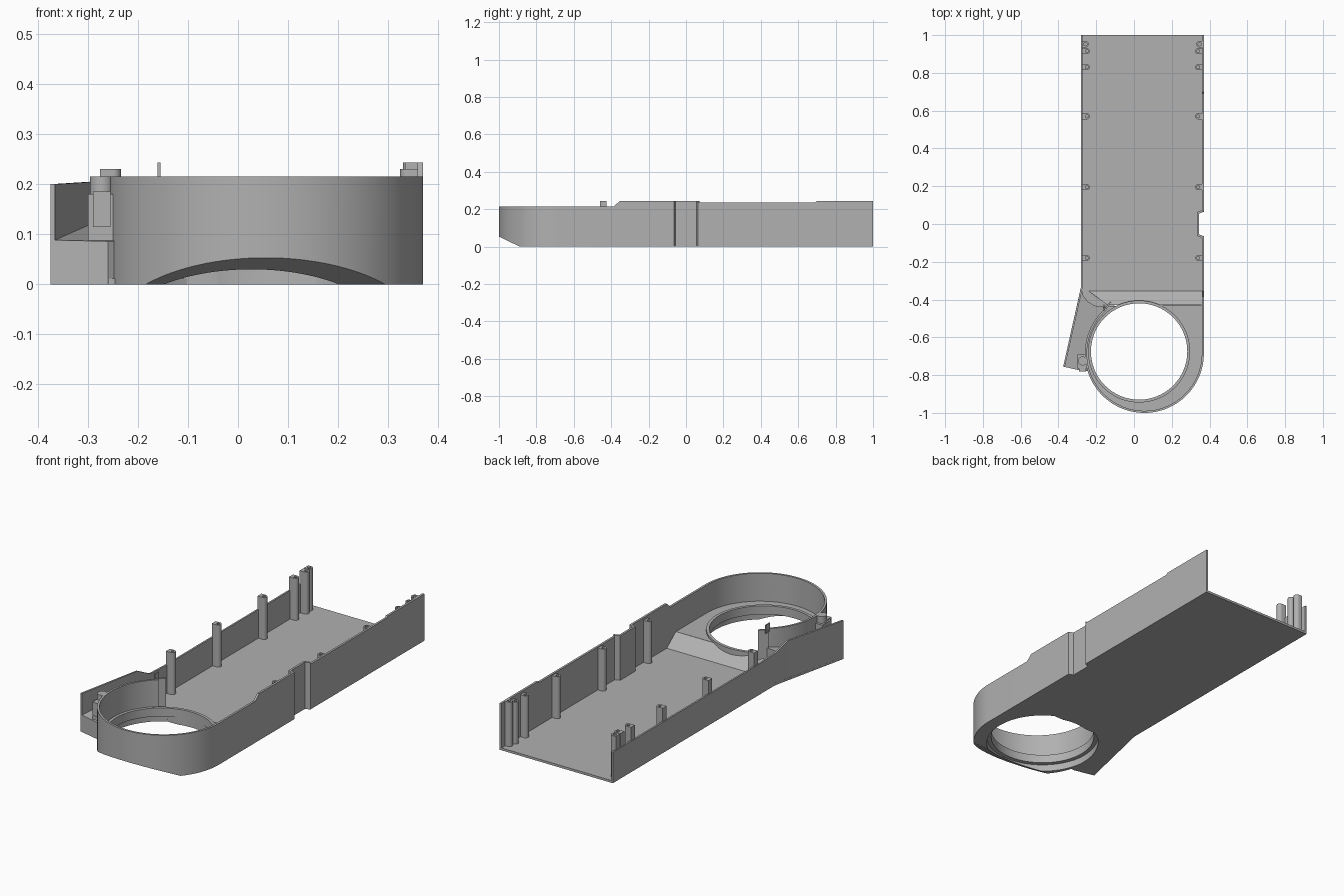
import bpy, bmesh
from math import sin, cos, radians
from mathutils import Vector, Matrix

old = bpy.data.objects.get("Cube")
if old:
    bpy.data.objects.remove(old, do_unlink=True)

GREY = (0.44, 0.44, 0.44, 1)
mat = bpy.data.materials.new("plain grey")
mat.use_nodes = True
mat.diffuse_color = GREY
mat.node_tree.nodes["Principled BSDF"].inputs["Base Color"].default_value = GREY


def finish(name, bm):
    bmesh.ops.recalc_face_normals(bm, faces=bm.faces)
    mesh = bpy.data.meshes.new(name)
    bm.to_mesh(mesh)
    bm.free()
    mesh.materials.append(mat)
    ob = bpy.data.objects.new(name, mesh)
    bpy.context.collection.objects.link(ob)
    return ob


def prism(name, pts, z0, top):
    """Upright prism; top is a height or a function of y."""
    bm = bmesh.new()
    height = top if callable(top) else (lambda y: top)
    low = [bm.verts.new((x, y, z0)) for x, y in pts]
    high = [bm.verts.new((x, y, height(y))) for x, y in pts]
    bm.faces.new(low)
    bm.faces.new(high)
    for i in range(len(pts)):
        j = (i + 1) % len(pts)
        bm.faces.new((low[i], low[j], high[j], high[i]))
    return finish(name, bm)


def box(name, x0, x1, y0, y1, z0, z1):
    return prism(name, [(x0, y0), (x1, y0), (x1, y1), (x0, y1)], z0, z1)


def ribbon(name, path, thick):
    """Thin wall along (x, y, top) points; positive thick grows to the left."""
    bm = bmesh.new()
    flat = [Vector(p[:2]) for p in path]
    rows = []
    for i, p in enumerate(flat):
        dirs = []
        if i:
            dirs.append((p - flat[i - 1]).normalized())
        if i < len(flat) - 1:
            dirs.append((flat[i + 1] - p).normalized())
        normals = [Vector((-d.y, d.x)) for d in dirs]
        n = sum(normals, Vector((0, 0))).normalized()
        q = p + n * thick / max(n.dot(normals[0]), 0.5)
        z = path[i][2]
        rows.append([bm.verts.new(c) for c in
                     ((*p, 0), (*p, z), (*q, z), (*q, 0))])
    for a, b in zip(rows, rows[1:]):
        for k in range(4):
            m = (k + 1) % 4
            bm.faces.new((a[k], a[m], b[m], b[k]))
    bm.faces.new(rows[0])
    bm.faces.new(rows[-1])
    return finish(name, bm)


def circle(cx, cy, r, start, end, n):
    return [(cx + r * cos(radians(start + (end - start) * i / n)),
             cy + r * sin(radians(start + (end - start) * i / n)))
            for i in range(n + 1)]


def cut(ob, cutters):
    bpy.context.view_layer.objects.active = ob
    for c in cutters:
        mod = ob.modifiers.new("cut", 'BOOLEAN')
        mod.operation, mod.solver, mod.object = 'DIFFERENCE', 'EXACT', c
        bpy.ops.object.modifier_apply(modifier=mod.name)


CX, CY, R = 0.055, -0.685, 0.315      # round housing
HX, HY, HR = 0.027, -0.675, 0.255     # air hole
RIGHT, LEFT, FLOOR, DECK = 0.37, -0.28, 0.012, 0.07

# Cutters: hole, wider recess below it, and the sloped underside at the front
hole = prism("hole_cutter", circle(HX, HY, HR, 0, 357, 119), -0.1, 0.3)
recess = prism("recess_cutter", circle(HX, HY, 0.277, 0, 357, 119), -0.1, 0.036)
slope = prism("slope_cutter", [(-0.6, -1.1), (0.6, -1.1), (0.6, -0.89), (-0.6, -0.89)],
              -0.2, lambda y: -0.482 * (y + 0.89))

# Floor plate with the side notch
notch = [(RIGHT, -0.065), (0.345, -0.055), (0.345, 0.055), (RIGHT, 0.065)]
floor = prism("floor", [(LEFT, 1), (LEFT, -0.33), (-0.375, -0.755), (-0.26, -0.78)]
              + circle(CX, CY, R, 197, 360, 60) + notch + [(RIGHT, 1)], 0, FLOOR)

# Raised deck round the hole, and the ramp up to it
deck = prism("raised_deck", circle(CX, CY, R - 0.001, 127, 360, 80)
             + [(RIGHT - 0.001, -0.43)], 0, DECK)
ramp = prism("deck_ramp", [(RIGHT - 0.001, -0.43), (RIGHT - 0.001, -0.355),
                           (-0.24, -0.355), (-0.14, -0.43)], 0,
             lambda y: FLOOR + (DECK - FLOOR) * (-0.355 - y) / 0.075)
lip = prism("hole_lip", circle(HX, HY, HR + 0.015, 0, 357, 119), 0.05, DECK + 0.01)

# Housing wall running on into the long right wall
path = [(x, y, 0.215) for x, y in circle(CX, CY, R, 130, 360, 80)]
path += [(RIGHT, -0.385, 0.215), (RIGHT, -0.355, 0.243)]
path += [(x, y, 0.243) for x, y in notch]
path += [(RIGHT, 0.07, 0.235), (RIGHT, 0.69, 0.235), (RIGHT, 0.7, 0.243), (RIGHT, 1, 0.243)]
wall = ribbon("housing_and_right_wall", path, 0.011)

cut(floor, [hole, recess, slope])
cut(deck, [hole, recess, slope])
cut(ramp, [hole])
cut(lip, [hole, slope])
cut(wall, [slope])
for c in (hole, recess, slope):
    bpy.data.objects.remove(c, do_unlink=True)

# Left wall with the outer side of the outlet
ribbon("left_wall", [(-0.375, -0.755, 0.2), (-0.297, -0.41, 0.205), (LEFT, -0.33, 0.165),
                     (LEFT, -0.2, 0.16), (LEFT, 1, 0.16)], -0.009)

# Outlet channel floor between housing and outer wall
prism("outlet_channel", [(LEFT, -0.335), (-0.268, -0.38), (-0.245, -0.41), (-0.21, -0.432),
                         (-0.15, -0.44)] + circle(CX, CY, R - 0.002, 130, 196, 24)
      + [(-0.26, -0.781), (-0.374, -0.755)], 0, lambda y: 0.09 + 0.1 * (y + 0.74))

# Bracket beside the outlet, with a small clip and a screw boss
box("outlet_bracket", -0.3, -0.25, -0.765, -0.69, 0.08, 0.18)
box("bracket_clip", -0.29, -0.255, -0.78, -0.74, 0.115, 0.185)
prism("bracket_boss", circle(-0.272, -0.725, 0.024, 0, 345, 23), 0.17, 0.215)

# Tongue where the housing wall begins
tongue = box("tongue", -0.025, 0.025, -0.004, 0.004, 0.06, 0.215)
tongue.matrix_world = Matrix.Translation((-0.142, -0.43, 0)) @ Matrix.Rotation(radians(40), 4, 'Z')
tab = box("tongue_tab", -0.161, -0.155, -0.46, -0.425, 0.2, 0.243)


# Half-round screw posts along both walls, each with a pilot hole
def post(name, wall_x, side, y, r, reach, top):
    cx = wall_x + side * (reach - r)
    pts = [(wall_x, y - side * r)] + circle(cx, y, r, -90 if side > 0 else 90,
                                            90 if side > 0 else 270, 10)
    ob = prism(name, pts + [(wall_x, y + side * r)], 0, top)
    pilot = prism("pilot_cutter", circle(cx, y, r * 0.5, 0, 330, 11), top - 0.03, top + 0.1)
    cut(ob, [pilot])
    bpy.data.objects.remove(pilot, do_unlink=True)


for label, x, side in (("left", LEFT + 0.004, 1), ("right", RIGHT - 0.004, -1)):
    for i, y in enumerate((-0.18, 0.195, 0.57, 0.83, 0.915)):
        post(f"{label}_post_{i + 1}", x, side, y, 0.016, 0.042, 0.23)
    post(f"{label}_end_post", x, side, 0.952, 0.018, 0.036, 0.243 if side < 0 else 0.23)

# Smooth the round walls, keep the corners sharp
bpy.ops.object.select_all(action='DESELECT')
for ob in bpy.context.collection.objects:
    if ob.type == 'MESH' and mat.name in ob.data.materials:
        ob.select_set(True)
        bpy.context.view_layer.objects.active = ob
bpy.ops.object.shade_smooth_by_angle(angle=radians(30))
